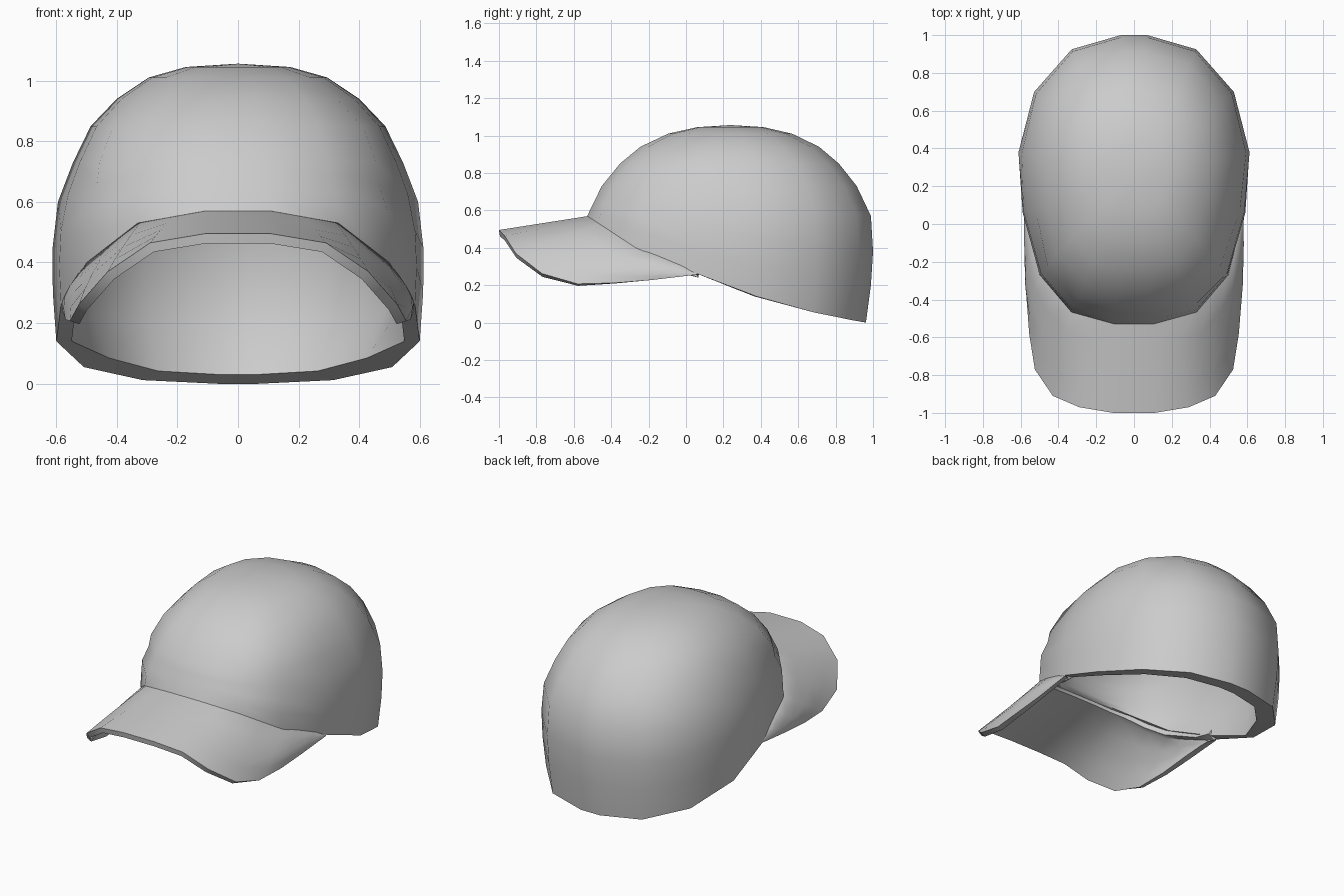
import bpy, bmesh
from math import sin, pi

if "Cube" in bpy.data.objects:
    bpy.data.objects.remove(bpy.data.objects["Cube"])


def finish(name, verts, faces, thickness=0):
    """Mesh with upward/outward normals, optionally thickened inward, smooth shaded."""
    bm = bmesh.new()
    vs = [bm.verts.new(v) for v in verts]
    for f in faces:
        bm.faces.new([vs[i] for i in f])
    bmesh.ops.recalc_face_normals(bm, faces=bm.faces)
    bm.normal_update()
    if thickness and sum(f.normal.z * f.calc_area() for f in bm.faces) < 0:
        bmesh.ops.reverse_faces(bm, faces=bm.faces)
    mesh = bpy.data.meshes.new(name)
    bm.to_mesh(mesh)
    bm.free()
    ob = bpy.data.objects.new(name, mesh)
    bpy.context.collection.objects.link(ob)
    bpy.ops.object.select_all(action='DESELECT')
    ob.select_set(True)
    bpy.context.view_layer.objects.active = ob
    if thickness:
        mod = ob.modifiers.new("thickness", 'SOLIDIFY')
        mod.thickness = thickness
        mod.offset = -1
        bpy.ops.object.modifier_apply(modifier="thickness")
    bpy.ops.object.shade_smooth_by_angle(angle=0.75)
    return ob


def mirrored(half):
    return half + [(-x, y, z) for x, y, z in reversed(half)]


# Crown: plan outline with rim height, and dome profile (height, scale)
plan = mirrored([(.07, 1.0, 0), (.33, .925, .012), (.53, .70, .055), (.615, .38, .14),
                 (.59, .06, .26), (.50, -.27, .40), (.335, -.475, .53), (.11, -.54, .57)])
profile = [(0, .95), (.20, .985), (.38, 1.0), (.57, .985), (.73, .885), (.85, .76),
           (.94, .62), (1.01, .43), (1.045, .23)]
CY, SHOULDER = .24, .73
n = len(plan)


def scale_at(z):
    for (z0, s0), (z1, s1) in zip(profile, profile[1:]):
        if z <= z1:
            return s0 + (s1 - s0) * (z - z0) / (z1 - z0)
    return profile[-1][1]


def dome(shrink, drop, rim_inset):
    """Rings of points from rim to apex; rim_inset thickens the back of the rim."""
    pts = []
    for row, _ in profile:
        for i, (x, y, rim) in enumerate(plan):
            z = rim + (SHOULDER - rim) * row / SHOULDER if row < SHOULDER else row
            s = scale_at(z)
            wide = s + (.03 if row > .8 else 0) + (.02 if row > 1 else 0)
            if i in (5, 10) and .7 < row < .9:      # boxy front corners
                s, wide = s + .02, wide + .03
            s, wide = s * shrink, wide * shrink
            if row == 0 and y > .6:
                s, wide, z = s - rim_inset, wide - rim_inset, z + rim_inset * .4
            pts.append((x * wide, CY + (y - CY) * s, z - drop * z * (row > 0)))
    return pts + [(0, CY, 1.056 * (1 - drop))]


def dome_faces(o):
    last = o + (len(profile) - 1) * n
    quads = [(o + r * n + i, o + r * n + (i + 1) % n, o + (r + 1) * n + (i + 1) % n,
              o + (r + 1) * n + i) for r in range(len(profile) - 1) for i in range(n)]
    return quads + [(last + i, last + (i + 1) % n, last + n) for i in range(n)]


outer, inner = dome(1, 0, 0), dome(.915, .045, .075)
o = len(outer)
rim_faces = [(i, (i + 1) % n, o + (i + 1) % n, o + i) for i in range(n)]
finish("crown", outer + inner, dome_faces(0) + dome_faces(o) + rim_faces)

# Visor: curved sheet between the crown seam and the outer brim edge
seam = mirrored([(.578, .07, .265), (.56, -.04, .31), (.53, -.16, .36), (.495, -.27, .40),
                 (.42, -.37, .46), (.325, -.46, .53), (.22, -.495, .55), (.11, -.52, .57)])
edge = mirrored([(.582, .05, .255), (.574, -.18, .228), (.57, -.38, .212), (.555, -.58, .207),
                 (.525, -.77, .262), (.43, -.91, .37), (.29, -.97, .465), (.11, -1.0, .495)])
m, steps = len(seam), 4
# first row tucks the sheet under the crown rim
verts = [(x * .92, .1 + (y - .1) * .93, z + (.035 if i in (0, m - 1) else .008))
         for i, (x, y, z) in enumerate(seam)]
for k in range(steps + 1):
    t = k / steps
    for i, (a, b) in enumerate(zip(seam, edge)):
        x, y, z = [p + (q - p) * t for p, q in zip(a, b)]
        steep = max(0, 1 - min(i, m - 1 - i) / 6) * min(1, min(i, m - 1 - i) / 2)
        verts.append((x * (1 + .06 * steep * sin(pi * t)), y, z))
faces = [(k * m + i, k * m + i + 1, (k + 1) * m + i + 1, (k + 1) * m + i)
         for k in range(steps + 1) for i in range(m - 1)]
finish("visor", verts, faces, .033)
